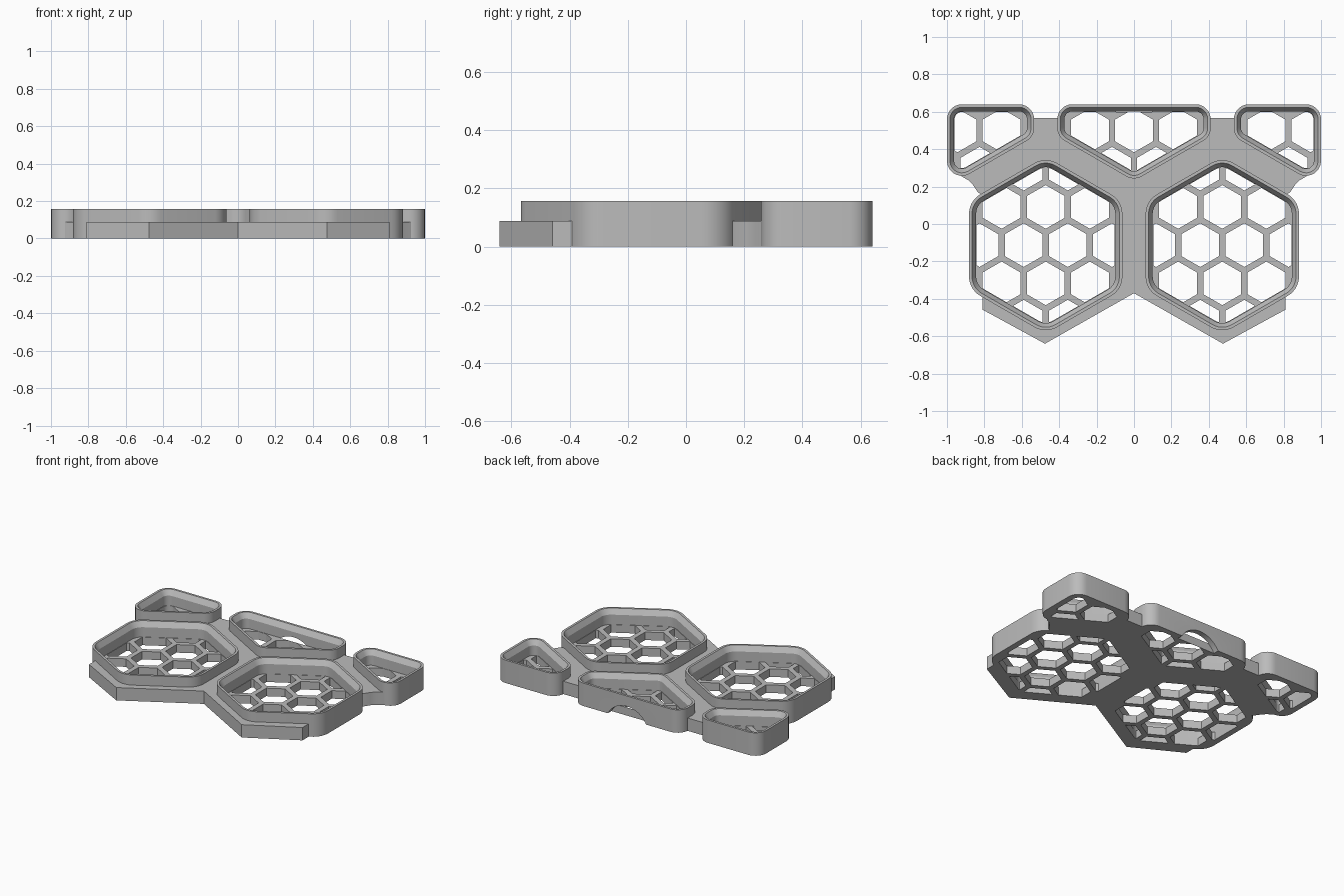
import bpy, bmesh, math
from mathutils import Vector

if "Cube" in bpy.data.objects:
    bpy.data.objects.remove(bpy.data.objects["Cube"])

PITCH = 0.944            # spacing of the large cells
CELL_Y = -0.113          # centre line of the front cells
HALF = 0.41              # half width of a cup across its flats
HEIGHT, PLATE, FLOOR = 0.157, 0.088, 0.055
BACK = 0.64
HOLE = PITCH / 4         # spacing of the honeycomb holes
ROW = HOLE * math.sqrt(3) / 2

grey = bpy.data.materials.new("light grey")
grey.use_nodes = True
grey.diffuse_color = (0.5, 0.5, 0.5, 1)
grey.node_tree.nodes["Principled BSDF"].inputs["Base Color"].default_value = (0.5, 0.5, 0.5, 1)


def clip(poly, normal, dist):
    """Keep the part of a polygon where p . normal <= dist."""
    out = []
    for i, a in enumerate(poly):
        b = poly[(i + 1) % len(poly)]
        da, db = a.dot(normal) - dist, b.dot(normal) - dist
        if da <= 0:
            out.append(a)
        if da * db < 0:
            out.append(a.lerp(b, da / (da - db)))
    return out


def from_planes(planes, inset=0):
    poly = [Vector(p) for p in ((-5, -5), (5, -5), (5, 5), (-5, 5))]
    for n, d in planes:
        poly = clip(poly, n, d - inset)
    return poly


def hex_planes(cx, cy, half):
    normals = [Vector((math.cos(k * math.pi / 3), math.sin(k * math.pi / 3))) for k in range(6)]
    return [(n, n.dot(Vector((cx, cy))) + half) for n in normals]


def rounded(poly, radius, steps=7):
    """Fillet every corner of a counter-clockwise polygon."""
    out = []
    for i, p in enumerate(poly):
        u = (poly[i - 1] - p).normalized()
        v = (poly[(i + 1) % len(poly)] - p).normalized()
        half = u.angle(v) / 2
        centre = p + (u + v).normalized() * radius / math.sin(half)
        start = Vector((-u.y, u.x)) * radius
        if start.dot(v) > 0:
            start = -start
        sweep = math.pi - 2 * half
        for k in range(steps + 1):
            a = sweep * k / steps
            c, s = math.cos(a), math.sin(a)
            out.append(centre + Vector((start.x * c - start.y * s, start.x * s + start.y * c)))
    return out


def loft(bm, rings):
    """Closed solid through (outline, z) rings."""
    loops = [[bm.verts.new((p.x, p.y, z)) for p in outline] for outline, z in rings]
    n = len(loops[0])
    for a, b in zip(loops, loops[1:]):
        for i in range(n):
            j = (i + 1) % n
            bm.faces.new((a[i], a[j], b[j], b[i]))
    bm.faces.new(loops[0][::-1])
    bm.faces.new(loops[-1])


def solid(name, parts):
    bm = bmesh.new()
    for rings in parts:
        loft(bm, rings)
    bmesh.ops.recalc_face_normals(bm, faces=bm.faces)
    mesh = bpy.data.meshes.new(name)
    bm.to_mesh(mesh)
    bm.free()
    obj = bpy.data.objects.new(name, mesh)
    bpy.context.collection.objects.link(obj)
    return obj


def cut(obj, cutter):
    mod = obj.modifiers.new("cut", 'BOOLEAN')
    mod.operation, mod.solver, mod.object = 'DIFFERENCE', 'EXACT', cutter
    bpy.context.view_layer.update()
    mesh = bpy.data.meshes.new_from_object(obj.evaluated_get(bpy.context.evaluated_depsgraph_get()))
    obj.modifiers.clear()
    obj.data = mesh
    bpy.data.objects.remove(cutter)


def finish(obj):
    obj.data.materials.clear()
    obj.data.materials.append(grey)
    bpy.ops.object.select_all(action='DESELECT')
    obj.select_set(True)
    bpy.context.view_layer.objects.active = obj
    bpy.ops.object.shade_smooth_by_angle(angle=math.radians(28))


def area(poly):
    return sum(p.cross(poly[(i + 1) % len(poly)]) for i, p in enumerate(poly)) / 2 if poly else 0


def hole_prisms(outline):
    """Honeycomb holes trimmed to the inside of a cup."""
    prisms = []
    for row in range(-3, 5):
        for col in range(-5, 6):
            x = (col + (0.5 if row % 2 == 0 else 0)) * HOLE
            poly = from_planes(hex_planes(x, CELL_Y + row * ROW, HOLE / 2 - 0.017))
            for i, a in enumerate(outline):
                edge = outline[(i + 1) % len(outline)] - a
                normal = Vector((edge.y, -edge.x)).normalized()
                poly = clip(poly, normal, a.dot(normal))
            if area(poly) > 0.0005:
                prisms.append([(poly, -0.05), (poly, FLOOR + 0.04)])
    return prisms


# Outlines of the five cups: two full cells and three trimmed by the back and sides
back_y = CELL_Y + PITCH * math.sqrt(3) / 2
back_plane = (Vector((0, 1)), BACK)
cups = {"middle_back_cup": (hex_planes(0, back_y, HALF) + [back_plane], 0.08)}
for side, name in ((1, "left"), (-1, "right")):
    cups[name + "_front_cup"] = (hex_planes(side * PITCH / 2, CELL_Y, HALF), 0.12)
    trimmed = [p for p in hex_planes(side * PITCH, back_y, HALF) if p[0].x * side < 0]
    cups[name + "_back_cup"] = (trimmed + [back_plane, (Vector((side, 0)), 1.0)], 0.08)

plate_cuts = []
for name, (planes, radius) in cups.items():
    def ring(inset):
        return rounded(from_planes(planes, inset), radius - inset)

    # Wall, flat rim, sloped lip, inner wall and floor
    cup = solid(name, [[(ring(0), 0), (ring(0), HEIGHT), (ring(0.016), HEIGHT),
                        (ring(0.038), HEIGHT - 0.035), (ring(0.038), FLOOR)]])
    cut(cup, solid("hole_cutter", hole_prisms(ring(0.041))))
    # Arched notch through the back wall
    if name == "middle_back_cup":
        bpy.ops.mesh.primitive_cylinder_add(vertices=96, radius=0.166, depth=0.1,
                                            location=(0, 0.65, -0.08),
                                            rotation=(math.pi / 2, 0, 0))
        cut(cup, bpy.context.object)
    finish(cup)
    plate_cuts.append([(ring(0.018), -0.1), (ring(0.018), 0.2)])

# Base plate joining the cups
right_half = [(0.476, -0.64), (0.81, -0.458), (0.81, 0.155), (0.835, 0.17), (0.86, 0.208),
              (0.885, 0.234), (0.915, 0.25), (0.96, 0.29), (0.96, 0.567)]
outline = [Vector((0, -0.37))] + [Vector(p) for p in right_half]
outline += [Vector((-x, y)) for x, y in reversed(right_half)]
plate = solid("base_plate", [[(outline, 0), (outline, PLATE)]])
for prism in plate_cuts:
    cut(plate, solid("cup_cutter", [prism]))
finish(plate)
